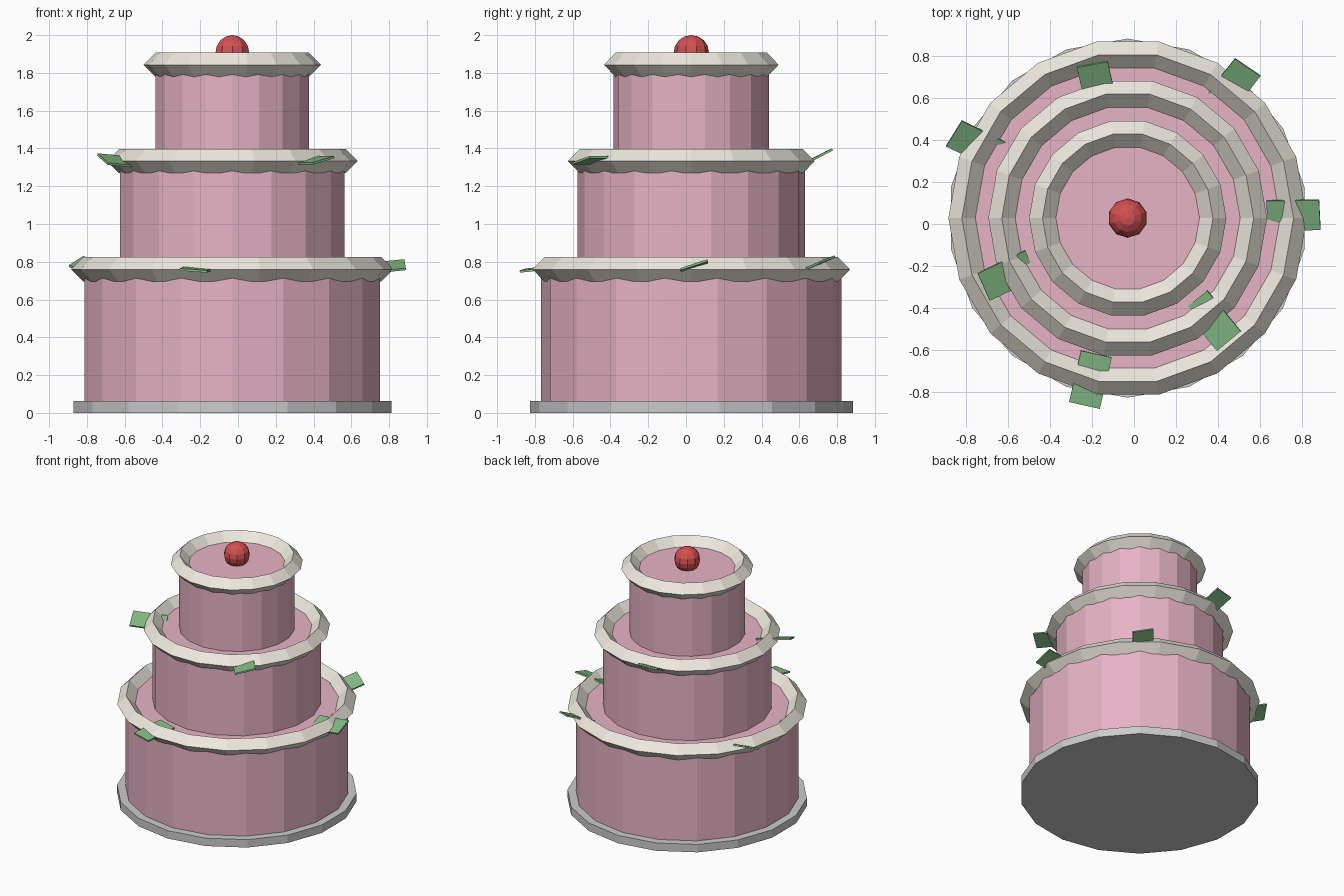
import bpy
from math import cos, sin, radians
from mathutils import Vector, Matrix

if "Cube" in bpy.data.objects:
    bpy.data.objects.remove(bpy.data.objects["Cube"])

CX, CY = -0.03, 0.028   # cake axis
SIDES = 18


def material(name, rgb):
    m = bpy.data.materials.new(name)
    m.diffuse_color = (*rgb, 1)
    m.use_nodes = True
    m.node_tree.nodes["Principled BSDF"].inputs["Base Color"].default_value = m.diffuse_color
    return m


PINK = material("pink_icing", (0.80, 0.45, 0.56))
CREAM = material("cream", (0.86, 0.82, 0.74))
GREEN = material("leaf_green", (0.23, 0.50, 0.24))
RED = material("cherry_red", (0.65, 0.08, 0.08))


def finish(name, mat=None):
    ob = bpy.context.object
    ob.name = name
    if mat:
        ob.data.materials.append(mat)
    return ob


def drum(name, r, z0, z1, mat=None):
    bpy.ops.mesh.primitive_cylinder_add(vertices=SIDES, radius=r, depth=z1 - z0,
                                        location=(CX, CY, (z0 + z1) / 2))
    return finish(name, mat)


def leaf(name, ring_r, angle, z, out_slope, side_slope):
    # thin box laid across a cream ring, tilted outward and sideways
    a = radians(angle)
    u = Vector((cos(a), sin(a), out_slope)).normalized()
    v = Vector((-sin(a), cos(a), side_slope))
    n = u.cross(v).normalized()
    v = n.cross(u)
    bpy.ops.mesh.primitive_cube_add(size=1)
    ob = finish(name, GREEN)
    ob.data.transform(Matrix.Diagonal((0.252, 0.15, 0.012, 1)))
    rot = Matrix((u, v, n)).transposed().to_4x4()
    ob.matrix_world = Matrix.Translation(
        (CX + ring_r * cos(a), CY + ring_r * sin(a), z)) @ rot


# base plate
drum("plate", 0.855, 0, 0.062)

# tiers with diamond-section cream rings
tiers = [(0.795, 0.05, 0.76, 0.79), (0.603, 0.75, 1.333, 0.60),
         (0.412, 1.32, 1.843, 0.406)]
for i, (r, z0, z1, ring_r) in enumerate(tiers, 1):
    drum(f"tier_{i}", r, z0, z1, PINK)
    bpy.ops.mesh.primitive_torus_add(major_segments=SIDES, minor_segments=4,
                                     major_radius=ring_r, minor_radius=0.064,
                                     location=(CX, CY, z1))
    finish(f"cream_ring_{i}", CREAM)

# leaves: ring radius, angle, height, outward slope, sideways slope
leaves = [(0.79, 1, 0.772, 0.1, 0.33), (0.80, 51.5, 0.77, 0.35, 0.25),
          (0.80, 154, 0.765, 0.3, -0.37), (0.79, 257, 0.766, -0.1, -0.07),
          (0.633, 309.5, 1.337, 0.0, 0.23), (0.635, 205.5, 1.333, 0.08, -0.36),
          (0.64, 103, 1.332, 0.5, -0.1)]
for i, args in enumerate(leaves, 1):
    leaf(f"leaf_{i}", *args)

# cherry on top
bpy.ops.mesh.primitive_uv_sphere_add(segments=10, ring_count=8, radius=0.094,
                                     location=(CX, CY, 1.906))
finish("cherry", RED)
